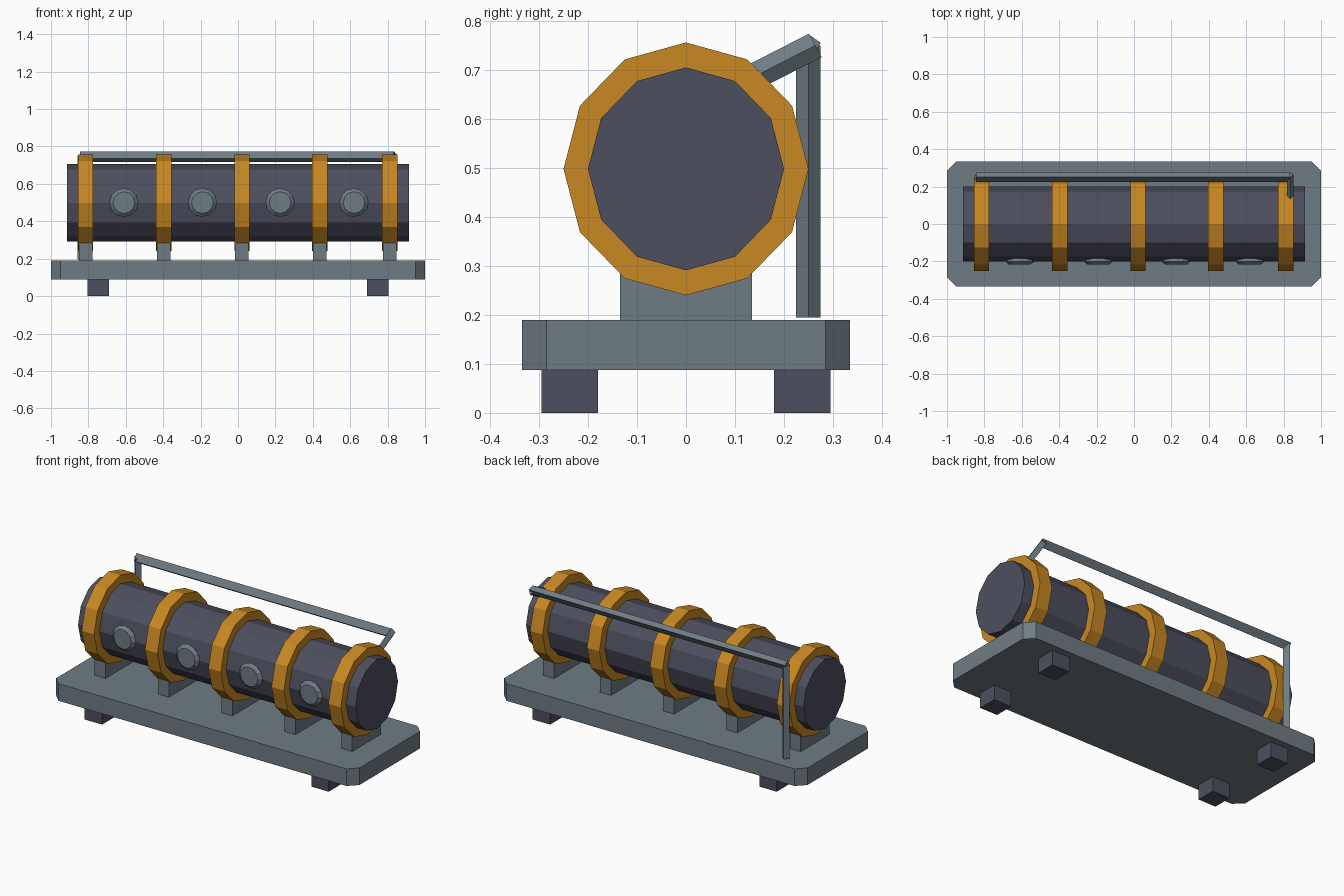
import bpy
import bmesh
from math import sin, cos, pi
from mathutils import Vector

cube = bpy.data.objects.get("Cube")
if cube:
    bpy.data.objects.remove(cube, do_unlink=True)


def material(name, rgb):
    m = bpy.data.materials.new(name)
    m.use_nodes = True
    m.diffuse_color = (*rgb, 1)
    m.node_tree.nodes["Principled BSDF"].inputs["Base Color"].default_value = (*rgb, 1)
    return m


GRAY = material("steel gray", (0.159, 0.202, 0.231))
DARK = material("dark slate", (0.074, 0.078, 0.114))
ORANGE = material("amber orange", (0.578, 0.246, 0.016))


def loft(name, rings, mat):
    """Skin a closed solid through matching rings of points."""
    bm = bmesh.new()
    loops = [[bm.verts.new(p) for p in ring] for ring in rings]
    n = len(loops[0])
    for a, b in zip(loops, loops[1:]):
        for i in range(n):
            j = (i + 1) % n
            bm.faces.new((a[i], a[j], b[j], b[i]))
    bm.faces.new(loops[0])
    bm.faces.new(loops[-1])
    bmesh.ops.recalc_face_normals(bm, faces=bm.faces)
    mesh = bpy.data.meshes.new(name)
    bm.to_mesh(mesh)
    bm.free()
    mesh.materials.append(mat)
    obj = bpy.data.objects.new(name, mesh)
    bpy.context.collection.objects.link(obj)
    return obj


def circle(center, u, v, sides=12):
    c, u, v = Vector(center), Vector(u), Vector(v)
    return [c + u * cos(2 * pi * i / sides) + v * sin(2 * pi * i / sides)
            for i in range(sides)]


def box(name, x, y, z, mat):
    rings = [[(x[0], y[0], h), (x[1], y[0], h), (x[1], y[1], h), (x[0], y[1], h)]
             for h in z]
    return loft(name, rings, mat)


def drum(name, x0, x1, ry, rz, mat):
    return loft(name, [circle((x, 0, AXIS), (0, ry, 0), (0, 0, rz))
                       for x in (x0, x1)], mat)


def beam(name, a, b, u, v):
    return loft(name, [circle(p, u, v, 4) for p in (a, b)], GRAY)


AXIS = 0.498
BASE_TOP = 0.19

# Base plate with clipped corners
X, Y, C = 1.0, 0.335, 0.05
outline = [(X, C - Y), (X, Y - C), (X - C, Y), (C - X, Y),
           (-X, Y - C), (-X, C - Y), (C - X, -Y), (X - C, -Y)]
loft("base_plate", [[(x, y, z) for x, y in outline] for z in (0.088, BASE_TOP)], GRAY)

# Feet
for sx, side in ((-1, "right"), (1, "left")):
    for sy, end in ((-1, "front"), (1, "back")):
        xs = sorted((sx * 0.69, sx * 0.805))
        ys = sorted((sy * 0.18, sy * 0.295))
        box(f"foot_{end}_{side}", xs, ys, (0, 0.088), DARK)

# Main tank
drum("tank", -0.915, 0.915, 0.2, 0.207, DARK)

# Bands around the tank, each on a saddle block
for i, x in enumerate((-0.815, -0.397, 0.021, 0.437, 0.812)):
    drum(f"band_{i + 1}", x - 0.041, x + 0.041, 0.25, 0.258, ORANGE)
    box(f"saddle_{i + 1}", (x - 0.036, x + 0.036), (-0.135, 0.135),
        (BASE_TOP, 0.285), GRAY)

# Round ports on the front of the tank
for i, x in enumerate((-0.61, -0.19, 0.225, 0.62)):
    rings = [circle((x, y, 0.5), (r, 0, 0), (0, 0, r))
             for y, r in ((-0.18, 0.06), (-0.2, 0.077), (-0.217, 0.058))]
    loft(f"port_{i + 1}", rings, GRAY)

# Rear rail with its post and its strut
beam("rail", (-0.845, 0.25, 0.745), (0.835, 0.25, 0.745),
     (0, 0.025, 0.01), (0, 0, 0.028))
beam("rail_post", (-0.835, 0.25, 0.195), (-0.835, 0.25, 0.75),
     (0.024, 0, 0), (0, 0.025, 0))
beam("rail_strut", (0.835, 0.264, 0.75), (0.835, 0.135, 0.684),
     (0.018, 0, 0), (0, -0.013, 0.024))
